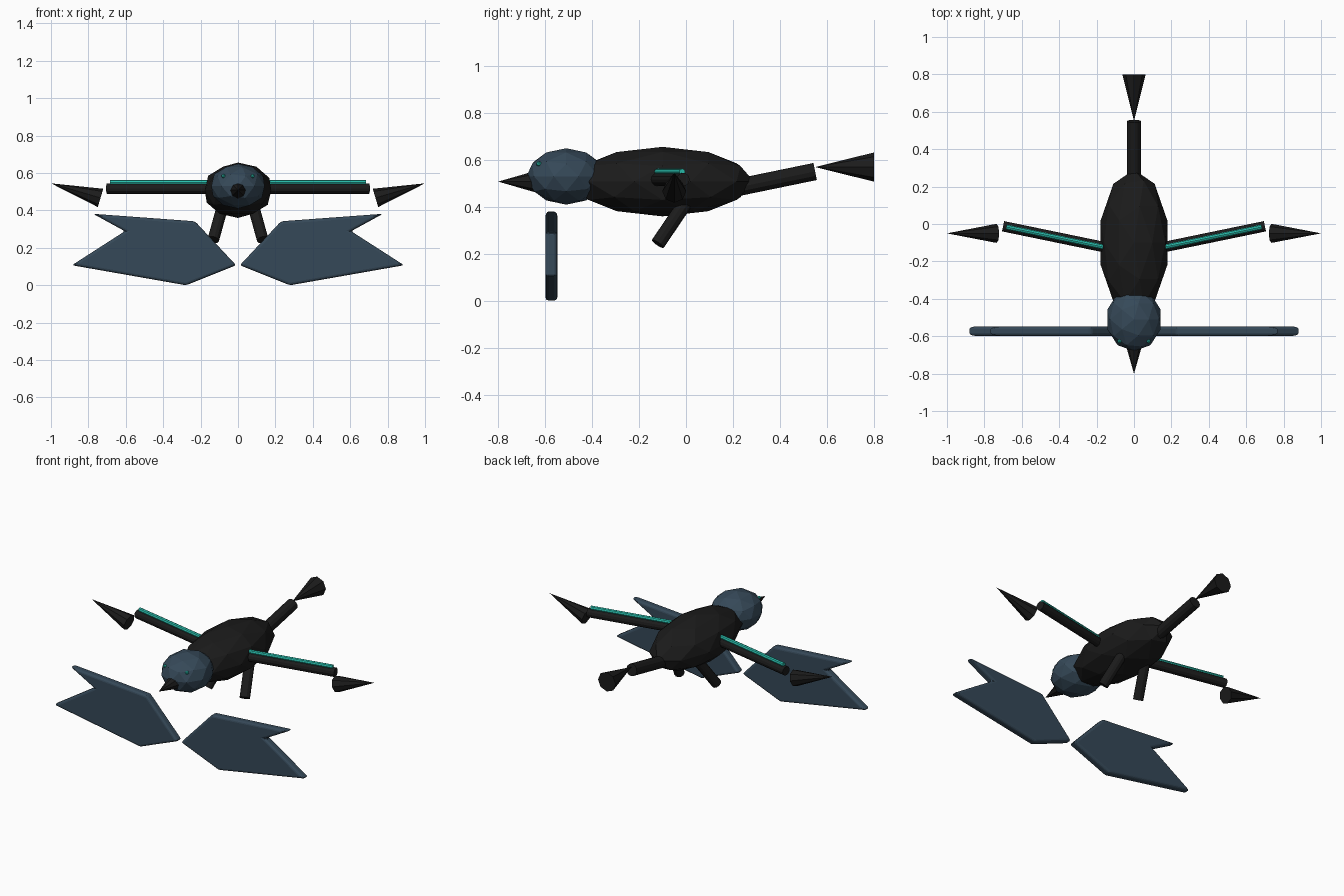
import bpy, bmesh
from mathutils import Vector, Matrix

if "Cube" in bpy.data.objects:
    bpy.data.objects.remove(bpy.data.objects["Cube"])


def material(name, rgb):
    m = bpy.data.materials.new(name)
    m.diffuse_color = (*rgb, 1)
    m.use_nodes = True
    m.node_tree.nodes["Principled BSDF"].inputs["Base Color"].default_value = m.diffuse_color
    return m


BLACK = material("charcoal black", (0.011, 0.011, 0.011))
SLATE = material("slate blue", (0.036, 0.066, 0.098))
TEAL = material("bright teal", (0.022, 0.52, 0.42))


def finish(name, bm, mat):
    bmesh.ops.recalc_face_normals(bm, faces=bm.faces)
    mesh = bpy.data.meshes.new(name)
    bm.to_mesh(mesh)
    bm.free()
    mesh.materials.append(mat)
    ob = bpy.data.objects.new(name, mesh)
    bpy.context.collection.objects.link(ob)
    return ob


def ellipsoid(name, centre, radii, mat, subdivisions=2):
    bm = bmesh.new()
    bmesh.ops.create_icosphere(
        bm, subdivisions=subdivisions, radius=1,
        matrix=Matrix.Translation(centre) @ Matrix.Diagonal((*radii, 1)))
    return finish(name, bm, mat)


def rod(name, start, end, r1, r2, mat, sides=8):
    """Cylinder or cone running from start (radius r1) to end (radius r2)."""
    a, b = Vector(start), Vector(end)
    turn = (b - a).to_track_quat('Z', 'Y').to_matrix().to_4x4()
    bm = bmesh.new()
    bmesh.ops.create_cone(
        bm, cap_ends=True, segments=sides, radius1=r1, radius2=r2,
        depth=(b - a).length,
        matrix=Matrix.Translation((a + b) / 2) @ turn)
    bmesh.ops.remove_doubles(bm, verts=bm.verts, dist=1e-5)
    return finish(name, bm, mat)


def plate(name, outline, y, thickness, mat):
    bm = bmesh.new()
    face = bm.faces.new([bm.verts.new((x, y - thickness / 2, z)) for x, z in outline])
    ext = bmesh.ops.extrude_face_region(bm, geom=[face])
    verts = [g for g in ext["geom"] if isinstance(g, bmesh.types.BMVert)]
    bmesh.ops.translate(bm, verts=verts, vec=(0, thickness, 0))
    ob = finish(name, bm, mat)
    bev = ob.modifiers.new("rounded edges", 'BEVEL')
    bev.width = 0.014
    bev.segments = 3
    return ob


# Body, head and beak
ellipsoid("body", (0, -0.10, 0.508), (0.187, 0.39, 0.148), BLACK)
ellipsoid("head", (0, -0.51, 0.53), (0.15, 0.17, 0.12), SLATE)
rod("beak", (0, -0.64, 0.508), (0, -0.80, 0.508), 0.046, 0, BLACK)

# Tail boom and flared tail fan
rod("tail_boom", (0, 0.20, 0.479), (0, 0.55, 0.551), 0.037, 0.037, BLACK, 12)
rod("tail_fan", (0, 0.80, 0.57), (0, 0.55, 0.57), 0.062, 0, BLACK)

FEATHER = [(0.01, 0.107), (0.23, 0.342), (0.775, 0.382),
           (0.605, 0.289), (0.888, 0.107), (0.278, 0.0)]

for s, side in ((1, "left"), (-1, "right")):
    # Wing spar with glowing strip and pointed tip
    rod(f"wing_spar_{side}", (s * 0.08, -0.14, 0.517), (s * 0.70, -0.012, 0.517),
        0.028, 0.028, BLACK, 12)
    rod(f"wing_strip_{side}", (s * 0.10, -0.136, 0.55), (s * 0.683, -0.016, 0.55),
        0.013, 0.013, TEAL)
    rod(f"wing_tip_{side}", (s * 0.735, -0.05, 0.467), (s * 1.0, -0.05, 0.545),
        0.051, 0, BLACK)

    # Leg
    rod(f"leg_{side}", (s * 0.132, -0.12, 0.243), (s * 0.075, 0.02, 0.45),
        0.031, 0.031, BLACK, 12)

    # Eye
    ellipsoid(f"eye_{side}", (s * 0.078, -0.627, 0.584), (0.012,) * 3, TEAL, 1)

    # Notched feather plate in front
    plate(f"feather_plate_{side}", [(s * x, z) for x, z in FEATHER],
          -0.573, 0.05, SLATE)
